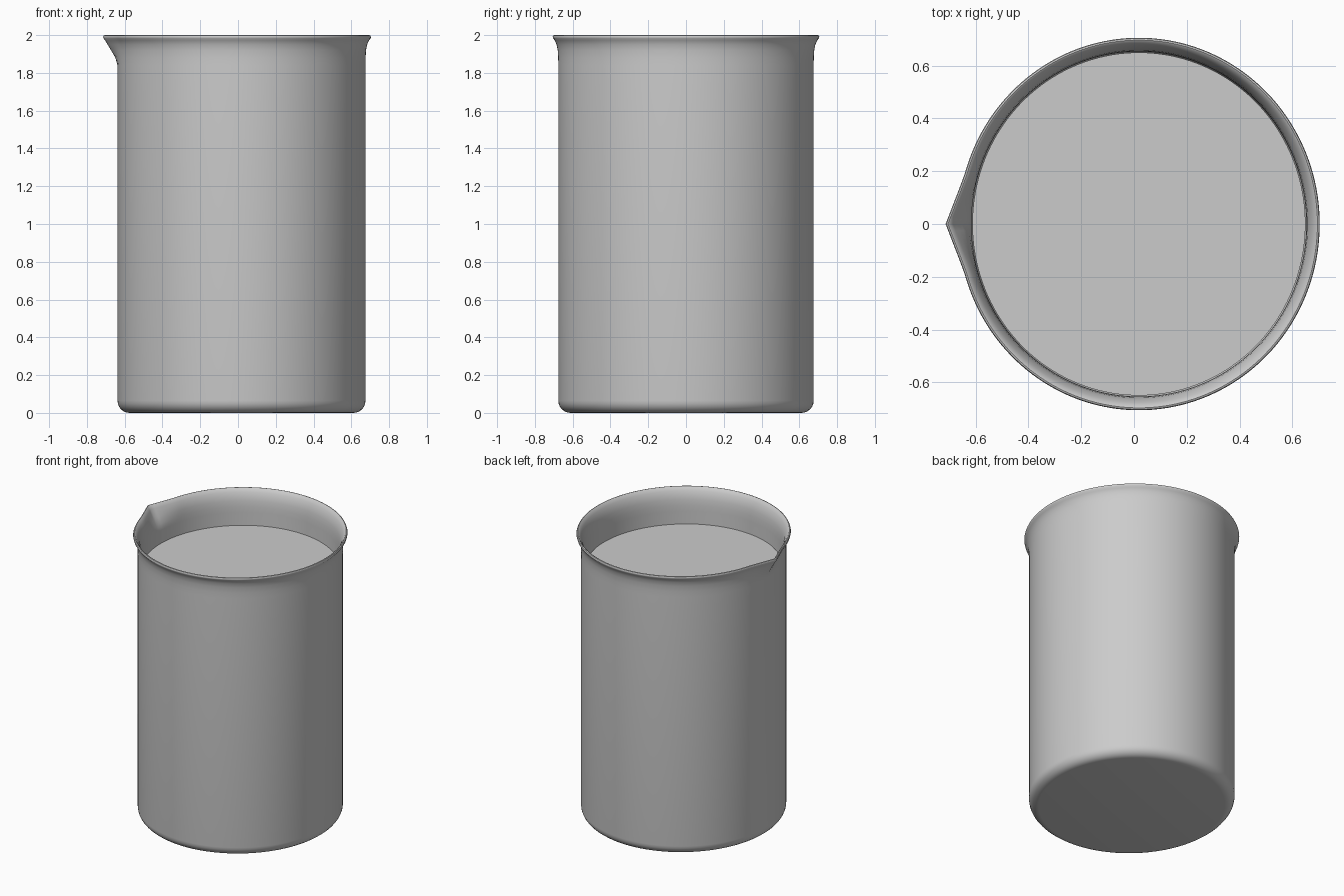
import bpy, bmesh, math

if "Cube" in bpy.data.objects:
    bpy.data.objects.remove(bpy.data.objects["Cube"])

SEG = 160
CX, SX = 0.0185, 0.971   # body is slightly narrower in x, offset from the spout


def spout(y, z, a):
    # outward push that forms the pouring lip on the -x side
    if math.cos(a) > 0 or abs(y) > 0.2:
        return 0.0
    t = min(max((z - 1.84) / 0.13, 0), 1)
    return 0.047 * (1 - abs(y) / 0.2) ** 1.6 * t * t * (3 - 2 * t)


def lathe(name, profile, lip=False):
    bm = bmesh.new()
    rings = []
    for r, z in profile:
        if r == 0:
            rings.append([bm.verts.new((CX, 0, z))])
            continue
        ring = []
        for i in range(SEG):
            a = 2 * math.pi * i / SEG
            x, y = CX + SX * r * math.cos(a), r * math.sin(a)
            if lip:
                x -= spout(y, z, a)
            ring.append(bm.verts.new((x, y, z)))
        rings.append(ring)
    for p, q in zip(rings, rings[1:]):
        for i in range(SEG):
            j = (i + 1) % SEG
            if len(p) == 1:
                bm.faces.new((p[0], q[j], q[i]))
            elif len(q) == 1:
                bm.faces.new((p[i], p[j], q[0]))
            else:
                bm.faces.new((p[i], p[j], q[j], q[i]))
    bmesh.ops.recalc_face_normals(bm, faces=bm.faces)
    me = bpy.data.meshes.new(name)
    bm.to_mesh(me)
    bm.free()
    ob = bpy.data.objects.new(name, me)
    bpy.context.collection.objects.link(ob)
    bpy.ops.object.select_all(action='DESELECT')
    ob.select_set(True)
    bpy.context.view_layer.objects.active = ob
    bpy.ops.object.shade_smooth_by_angle(angle=math.radians(40))
    return ob


def corner(r, z, rad, n=6):
    # rounded bottom corner ending on a wall of radius r
    return [(r - rad + rad * math.sin(t), z + rad - rad * math.cos(t))
            for t in (math.pi / 2 * k / n for k in range(n + 1))]


# glass vessel: outer wall, flared rim, inner wall and floor
outer = [(0, 0)] + corner(0.676, 0, 0.065) + [
    (0.676, 1.84), (0.6765, 1.88), (0.679, 1.92), (0.685, 1.95), (0.695, 1.972),
    (0.704, 1.983), (0.706, 1.991), (0.703, 1.998), (0.697, 2.0)]
inner = [(0.69, 1.996), (0.677, 1.975), (0.666, 1.95), (0.659, 1.92),
         (0.655, 1.88), (0.654, 1.84)] + corner(0.654, 0.022, 0.05)[::-1] + [(0, 0.022)]
lathe("beaker_glass", outer + inner, lip=True)

# liquid fill
lathe("liquid", [(0, 0.026)] + corner(0.65, 0.026, 0.05) + [(0.65, 1.75), (0, 1.75)])
